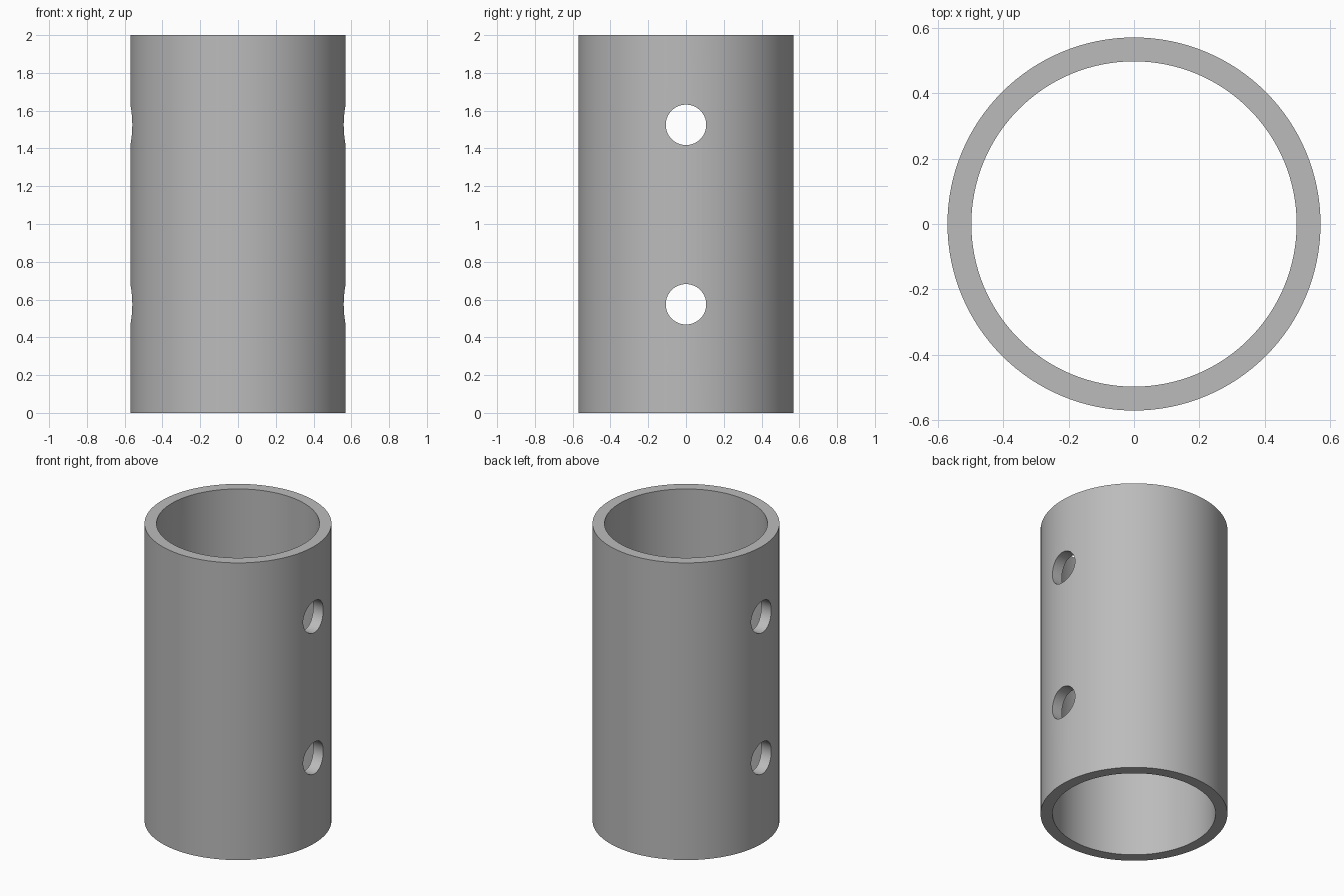
import bpy
import bmesh
import math
from mathutils import Matrix

cube = bpy.data.objects.get("Cube")
if cube:
    bpy.data.objects.remove(cube, do_unlink=True)

HEIGHT, OUTER, INNER = 2.0, 0.57, 0.497
HOLE_RADIUS, HOLE_HEIGHTS = 0.107, (0.575, 1.525)
SIDES = 128

grey = bpy.data.materials.new("plain grey")
grey.use_nodes = True
colour = (0.5, 0.5, 0.5, 1)
grey.diffuse_color = colour
grey.node_tree.nodes["Principled BSDF"].inputs["Base Color"].default_value = colour


def add_object(name, bm):
    bmesh.ops.recalc_face_normals(bm, faces=bm.faces)
    mesh = bpy.data.meshes.new(name)
    bm.to_mesh(mesh)
    bm.free()
    mesh.materials.append(grey)
    obj = bpy.data.objects.new(name, mesh)
    bpy.context.collection.objects.link(obj)
    return obj


# Tube wall: a rectangular section spun around the vertical axis
bm = bmesh.new()
section = [bm.verts.new((r, 0, z)) for r, z in
           ((INNER, 0), (OUTER, 0), (OUTER, HEIGHT), (INNER, HEIGHT))]
edges = [bm.edges.new((section[i], section[(i + 1) % 4])) for i in range(4)]
bmesh.ops.spin(bm, geom=section + edges, axis=(0, 0, 1), cent=(0, 0, 0),
               angle=math.tau, steps=SIDES, use_merge=True)
bmesh.ops.remove_doubles(bm, verts=bm.verts, dist=0.0001)
tube = add_object("tube", bm)

# Cross holes: two rods running side to side through both walls
bm = bmesh.new()
for z in HOLE_HEIGHTS:
    bmesh.ops.create_cone(
        bm, cap_ends=True, segments=64, radius1=HOLE_RADIUS,
        radius2=HOLE_RADIUS, depth=2,
        matrix=Matrix.Translation((0, 0, z)) @ Matrix.Rotation(math.pi / 2, 4, "Y"))
cutter = add_object("hole_cutter", bm)
cutter.hide_render = True

drill = tube.modifiers.new("cross holes", "BOOLEAN")
drill.operation = "DIFFERENCE"
drill.solver = "EXACT"
drill.object = cutter

bpy.ops.object.select_all(action="DESELECT")
tube.select_set(True)
bpy.context.view_layer.objects.active = tube
bpy.ops.object.modifier_apply(modifier=drill.name)
bpy.data.objects.remove(cutter, do_unlink=True)

# Smooth walls with crisp rims
bpy.ops.object.shade_smooth_by_angle(angle=math.radians(30))
